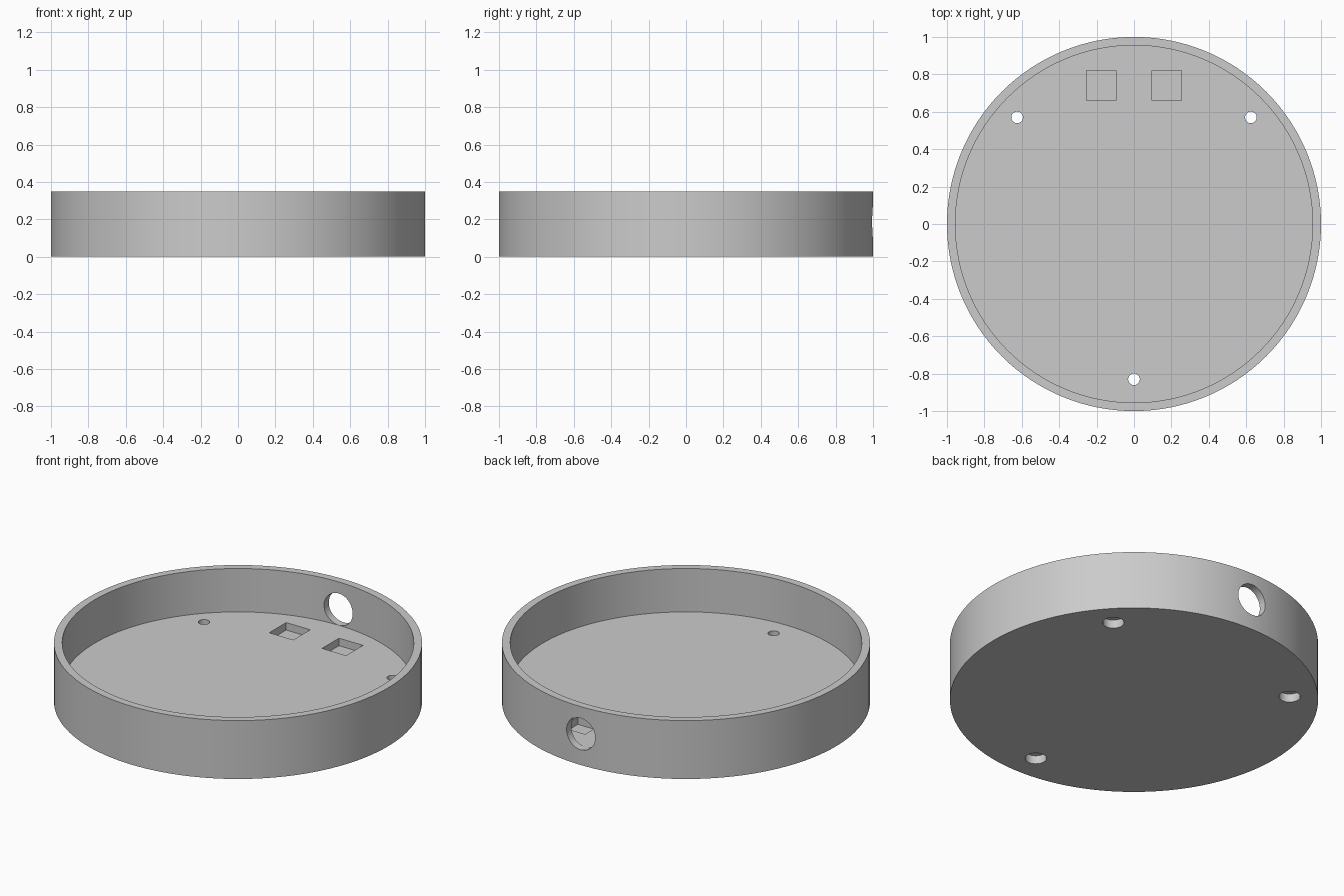
import bpy
import bmesh
import math
from mathutils import Matrix

if "Cube" in bpy.data.objects:
    bpy.data.objects.remove(bpy.data.objects["Cube"], do_unlink=True)

HEIGHT, FLOOR, INNER = 0.35, 0.09, 0.955
SEGMENTS = 128

grey = bpy.data.materials.new("light grey")
grey.use_nodes = True
grey.diffuse_color = (0.6, 0.6, 0.6, 1)
grey.node_tree.nodes["Principled BSDF"].inputs["Base Color"].default_value = (0.6, 0.6, 0.6, 1)


def make_object(name, bm):
    bmesh.ops.recalc_face_normals(bm, faces=bm.faces)
    mesh = bpy.data.meshes.new(name)
    bm.to_mesh(mesh)
    bm.free()
    mesh.materials.append(grey)
    obj = bpy.data.objects.new(name, mesh)
    bpy.context.collection.objects.link(obj)
    return obj


def cylinder(name, radius, low, high, x=0, y=0, segments=48):
    bm = bmesh.new()
    bmesh.ops.create_cone(bm, cap_ends=True, segments=segments, radius1=radius, radius2=radius,
                          depth=high - low, matrix=Matrix.Translation((x, y, (low + high) / 2)))
    return make_object(name, bm)


def cut(target, cutter):
    mod = target.modifiers.new(cutter.name, "BOOLEAN")
    mod.operation = "DIFFERENCE"
    mod.solver = "EXACT"
    mod.object = cutter
    bpy.context.view_layer.objects.active = target
    bpy.ops.object.modifier_apply(modifier=mod.name)
    bpy.data.objects.remove(cutter, do_unlink=True)


# Round tray: solid disc hollowed from above
tray = cylinder("round_tray", 1, 0, HEIGHT, segments=SEGMENTS)
cut(tray, cylinder("hollow", INNER, FLOOR, HEIGHT + 0.2, segments=SEGMENTS))

# Three screw holes with wide counterbores underneath
for x, y in ((-0.625, 0.57), (0.625, 0.57), (0, -0.83)):
    cut(tray, cylinder("screw_hole", 0.031, -0.1, 0.2, x, y))
    cut(tray, cylinder("counterbore", 0.058, -0.1, 0.05, x, y))

# Two square pockets sunk into the floor
for side in (-1, 1):
    bm = bmesh.new()
    bmesh.ops.create_cube(bm, size=0.16, matrix=Matrix.Translation((side * 0.175, 0.74, 0.125)))
    cut(tray, make_object("square_pocket", bm))

# Cable opening through the back wall
bm = bmesh.new()
bmesh.ops.create_cone(bm, cap_ends=True, segments=64, radius1=0.095, radius2=0.095, depth=0.2,
                      matrix=Matrix.Translation((0, 0.97, 0.186)) @ Matrix.Rotation(math.pi / 2, 4, "X"))
cut(tray, make_object("cable_opening", bm))

# Smooth walls with crisp edges
bpy.ops.object.select_all(action="DESELECT")
tray.select_set(True)
bpy.context.view_layer.objects.active = tray
bpy.ops.object.shade_smooth_by_angle(angle=math.radians(30))
